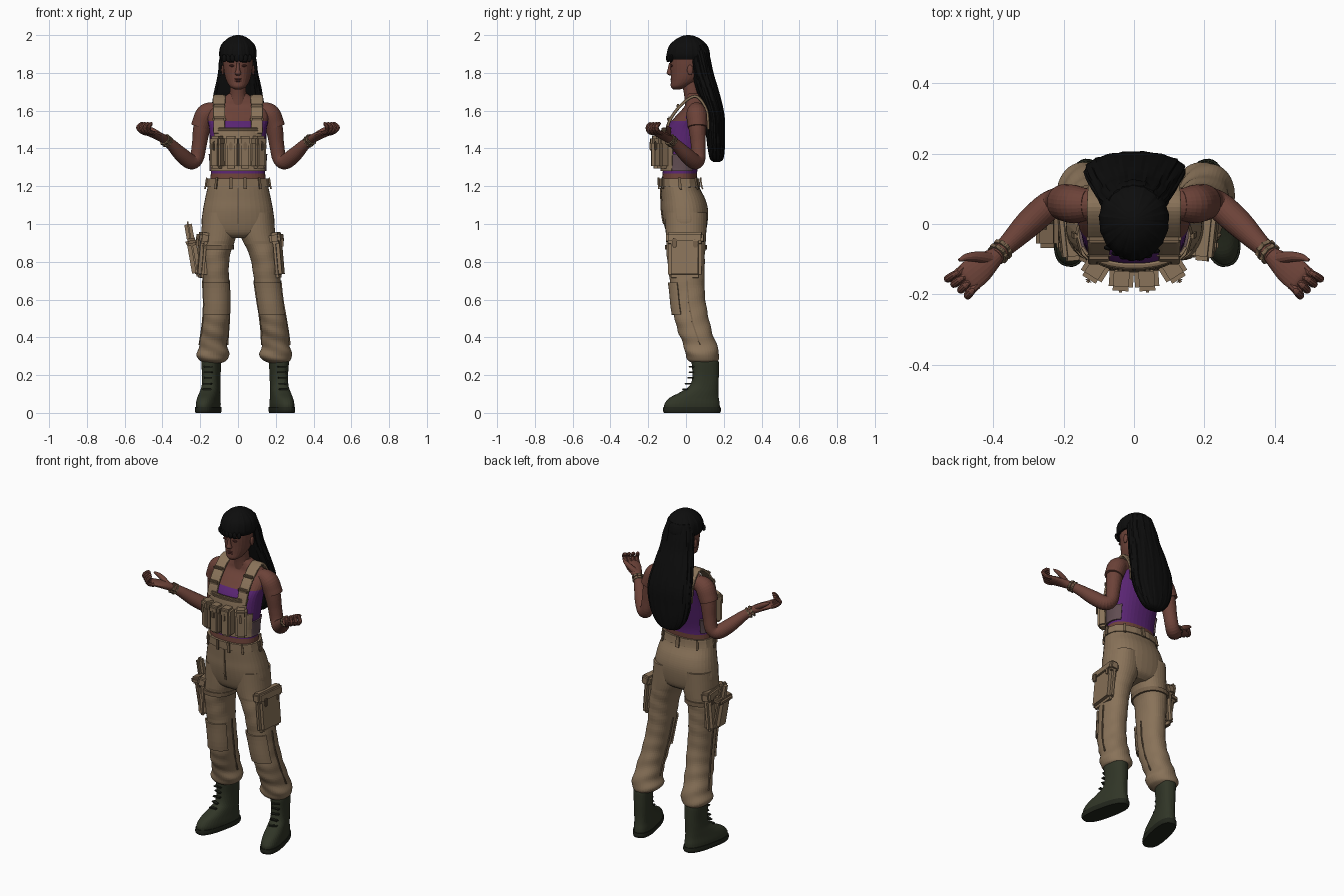
import bpy, bmesh
from math import sin, cos, radians, pi
from mathutils import Vector, Matrix

default_cube = bpy.data.objects.get("Cube")
if default_cube:
    bpy.data.objects.remove(default_cube)


def make_material(name, *rgb):
    material = bpy.data.materials.new(name)
    material.use_nodes = True
    material.diffuse_color = (*rgb, 1)
    material.node_tree.nodes["Principled BSDF"].inputs["Base Color"].default_value = (*rgb, 1)
    return material


skin = make_material("brown skin", .15, .055, .04)
lip = make_material("dark lips", .1, .03, .025)
black = make_material("black hair", .004, .004, .004)
tan = make_material("tan cloth", .25, .17, .1)
khaki = make_material("dark khaki webbing", .18, .12, .07)
purple = make_material("purple cloth", .1, .018, .17)
mauve = make_material("mauve side band", .12, .075, .085)
green = make_material("dark green leather", .03, .036, .02)
sole_green = make_material("dark sole", .015, .018, .011)
parts = []


def add_object(name, bm, *materials):
    bmesh.ops.recalc_face_normals(bm, faces=bm.faces)
    mesh = bpy.data.meshes.new(name)
    bm.to_mesh(mesh)
    bm.free()
    for material in materials:
        mesh.materials.append(material)
    obj = bpy.data.objects.new(name, mesh)
    bpy.context.collection.objects.link(obj)
    parts.append(obj)
    return obj


def outline(angle, power):
    c, s = cos(angle), sin(angle)
    squash = lambda v: (abs(v) ** (2 / power)) * (1 if v > 0 else -1)
    return squash(c), squash(s)


def refine(rings, steps):
    """Smooth curve through the rings (x, y, z, radius, radius)."""
    pts = [Vector(r) for r in rings]
    pts = [pts[0]] + pts + [pts[-1]]
    result = []
    for a, b, c, d in zip(pts, pts[1:], pts[2:], pts[3:]):
        for k in range(steps):
            t = k / steps
            result.append(b + (c - a) * (t / 2) + (a * 2 - b * 5 + c * 4 - d) * (t * t / 2)
                          + (b * 3 - a - c * 3 + d) * (t ** 3 / 2))
    return result + [pts[-1]]


def loft(name, rings, *materials, up=None, sides=28, steps=5, power=2, ripple=None, rule=None):
    """Skin over rings: level ones, or square to the path if up is given."""
    bm = bmesh.new()
    path = refine(rings, steps)
    loops = []
    for i, ring in enumerate(path):
        centre, u, v = ring.to_3d(), Vector((1, 0, 0)), Vector((0, 1, 0))
        if up:
            along = (path[min(i + 1, len(path) - 1)].to_3d() - path[max(i - 1, 0)].to_3d()).normalized()
            u = along.cross(Vector(up)).normalized()
            v = u.cross(along)
        loop = []
        for k in range(sides):
            angle = 2 * pi * k / sides
            c, s = outline(angle, power)
            swell = 1 + ripple(angle, centre.z) if ripple else 1
            loop.append(bm.verts.new(centre + (u * c * ring[3] + v * s * ring[4]) * swell))
        loops.append(loop)
    for low, high in zip(loops, loops[1:]):
        for k in range(sides):
            j = (k + 1) % sides
            bm.faces.new((low[k], low[j], high[j], high[k]))
    bm.faces.new(loops[0])
    bm.faces.new(loops[-1])
    if rule:
        for face in bm.faces:
            face.material_index = rule(face.calc_center_median())
    return add_object(name, bm, *materials)


def box(name, centre, size, material, turn=0, tilt=0, bevel=.012):
    bm = bmesh.new()
    bmesh.ops.create_cube(bm, size=1)
    bmesh.ops.scale(bm, vec=size, verts=bm.verts)
    bmesh.ops.bevel(bm, geom=bm.edges[:], offset=min(bevel, min(size) * .4), segments=2, affect='EDGES')
    spin = Matrix.Rotation(radians(turn), 4, 'Z') @ Matrix.Rotation(radians(tilt), 4, 'Y')
    bm.transform(Matrix.Translation(centre) @ spin)
    return add_object(name, bm, material)


def ball(name, centre, size, material):
    bm = bmesh.new()
    bmesh.ops.create_uvsphere(bm, u_segments=16, v_segments=10, radius=1)
    bm.transform(Matrix.Translation(centre) @ Matrix.Diagonal((*size, 1)))
    return add_object(name, bm, material)


def wrap(name, rings, start, end, bottom, top, gap, material, power=2.3):
    """Sheet of cloth that follows a lofted body between two angles and heights."""
    bm = bmesh.new()
    body = refine(rings, 8)
    grid = []
    for row in range(7):
        z = bottom + (top - bottom) * row / 6
        ring = min(body, key=lambda r: abs(r.z - z))
        line = []
        for k in range(15):
            c, s = outline(radians(start + (end - start) * k / 14), power)
            line.append(bm.verts.new((ring.x + c * (ring[3] + gap), ring.y + s * (ring[4] + gap), z)))
        grid.append(line)
    for low, high in zip(grid, grid[1:]):
        for k in range(14):
            bm.faces.new((low[k], low[k + 1], high[k + 1], high[k]))
    sheet = add_object(name, bm, material)
    thick = sheet.modifiers.new("thickness", 'SOLIDIFY')
    thick.thickness, thick.offset = .008, 0
    return sheet


# Torso with cropped top
torso = [(0, -.035, 1.15, .148, .09), (0, -.035, 1.22, .148, .093), (0, -.03, 1.3, .142, .092),
         (0, -.02, 1.4, .148, .105), (0, 0, 1.5, .152, .11), (0, .03, 1.57, .163, .085),
         (0, .05, 1.62, .15, .06), (0, .05, 1.655, .1, .05), (0, .045, 1.69, .05, .042)]
loft("torso", torso, skin, purple, power=2.3, steps=8, sides=40,
     rule=lambda p: int(1.27 < p.z < (1.545 if p.y < 0 else 1.57)))
loft("neck", [(0, .045, 1.63, .055, .05), (0, .035, 1.69, .044, .046), (0, .02, 1.78, .044, .05)], skin)

# Head and face
loft("head", [(0, -.05, 1.712, .016, .016), (0, -.034, 1.727, .042, .046), (0, -.006, 1.76, .062, .074),
              (0, .008, 1.8, .073, .089), (0, .012, 1.86, .08, .097), (0, .015, 1.92, .08, .1),
              (0, .015, 1.96, .06, .075), (0, .015, 1.982, .02, .03)], skin)
loft("nose", [(0, -.083, 1.853, .007, .006), (0, -.085, 1.82, .01, .012), (0, -.085, 1.797, .017, .017),
              (0, -.08, 1.787, .01, .008)], skin, sides=12)
for level in (1.757, 1.767):
    ball("lip", (0, -.074, level), (.021, .009, .006), lip)

# Hair: crown with fringe, long back fall and temple locks
strands = lambda a, z: .02 * cos(17 * a + 2 * sin(z * 9)) + .012 * cos(31 * a)
loft("hair_crown", [(0, .012, 1.872, .092, .109), (0, .012, 1.9, .099, .114), (0, .012, 1.945, .09, .1),
                    (0, .012, 1.978, .06, .066), (0, .012, 1.995, .03, .032), (0, .012, 2, .008, .008)],
     black, sides=72, ripple=lambda a, z: strands(a, z) * .6)
loft("long_hair", [(0, .05, 1.95, .075, .06), (0, .07, 1.87, .097, .06), (0, .085, 1.8, .104, .06),
                   (0, .115, 1.7, .125, .06), (.003, .15, 1.58, .142, .053), (.003, .156, 1.48, .137, .05),
                   (0, .16, 1.4, .112, .045), (0, .162, 1.345, .07, .035), (0, .162, 1.328, .03, .015)],
     black, sides=72, ripple=strands)
for x in (-.072, -.05, -.028, -.006, .016, .038, .06):
    ball("fringe_lock", (x, -.098 + abs(x) ** 2 * 6, 1.878), (.014, .008, .02), black)

# Bib panel, side bands, pouches
wrap("bib_lower", torso, -158, -22, 1.28, 1.42, .008, tan)
wrap("bib_upper", torso, -138, -42, 1.41, 1.51, .01, tan)
wrap("bib_top_hem", torso, -138, -42, 1.49, 1.512, .016, khaki)
for side in (-1, 1):
    middle = 90 - side * 90
    wrap("side_band", torso, middle - 38, middle + 38, 1.28, 1.37, .005, mauve)
    for x, y, turn in ((.036, -.152, 4), (.11, -.125, 32)):
        box("pouch", (side * x, y, 1.375), (.064, .064, .16), tan, turn * side)
        box("pouch_flap", (side * x, y - .004, 1.44), (.069, .068, .05), tan, turn * side)
        box("pouch_tab", (side * (x + turn * .0006), y - .036, 1.415), (.018, .012, .05), khaki, turn * side)

    # Shoulder straps with buckles
    loft("shoulder_strap", [(side * .1, -.108, 1.48, .03, .007), (side * .1, -.085, 1.55, .031, .008),
                            (side * .1, -.04, 1.615, .032, .008), (side * .1, .02, 1.667, .033, .008),
                            (side * .1, .065, 1.67, .033, .008), (side * .1, .11, 1.6, .03, .007),
                            (side * .1, .118, 1.5, .028, .006)], tan, up=(0, 0, 1), power=5)
    box("strap_buckle", (side * .1, -.09, 1.555), (.072, .022, .03), khaki)
    box("strap_adjuster", (side * .1, -.042, 1.625), (.07, .024, .018), khaki)

    # Arms, sleeves and bracelets
    arm = [(.12, .055, 1.6, .045), (.17, .055, 1.58, .05), (.193, .06, 1.5, .045), (.205, .065, 1.42, .039),
           (.219, .065, 1.35, .038), (.25, .045, 1.33, .041), (.3, 0, 1.367, .039), (.35, -.05, 1.417, .03),
           (.392, -.09, 1.452, .023)]
    loft("arm", [(side * x, y, z, r, r) for x, y, z, r in arm], skin, up=(0, 1, 0))
    loft("sleeve", [(side * x, y, z, r, r) for x, y, z, r in
                    ((.13, .055, 1.605, .044), (.168, .056, 1.582, .054), (.19, .06, 1.535, .053),
                     (.198, .061, 1.512, .052))], skin, up=(0, 1, 0))
    for reach in (0, .012):
        loft("bracelet", [(side * (.37 + reach), -.069 - reach, 1.433 + reach * .8, .031, .031),
                          (side * (.377 + reach), -.076 - reach, 1.439 + reach * .8, .031, .031)],
             khaki, up=(0, 1, 0), steps=2, ripple=lambda a, z: .08 * cos(9 * a))

    # Open hands, palms up with curled fingers
    loft("palm", [(side * x, y, z, w, h) for x, y, z, w, h in
                  ((.385, -.085, 1.447, .022, .022), (.41, -.105, 1.46, .022, .032),
                   (.44, -.128, 1.472, .018, .042), (.47, -.152, 1.482, .014, .042),
                   (.48, -.16, 1.486, .006, .032))], skin, up=(.65 * side, .75, 0), sides=20)
    for k, spread in enumerate((-.034, -.012, .01, .03)):
        curl = .8 + .15 * k
        fx, fy = .467 + spread * .65, -.148 + spread * .75
        finger = [(fx, fy, 1.48), (fx + .022, fy - .02, 1.488), (fx + .034 * curl, fy - .03, 1.51),
                  (fx + .02 * curl, fy - .018, 1.53), (fx + .01, fy - .01, 1.532)]
        loft("finger", [(side * x, y, z, r, r) for (x, y, z), r in zip(finger, (.012, .012, .011, .01, .004))],
             skin, up=(.65 * side, .75, 0), sides=10, steps=3)
    loft("thumb", [(side * x, y, z, r, r) for x, y, z, r in
                   ((.41, -.098, 1.465, .018), (.445, -.093, 1.49, .015), (.475, -.095, 1.507, .011),
                    (.497, -.103, 1.518, .004))], skin, up=(0, 0, 1), sides=12)
    ball("ear", (side * .08, .022, 1.815), (.009, .016, .027), skin)
    ball("eye", (side * .032, -.077, 1.838), (.015, .006, .006), lip)
    ball("eyebrow", (side * .034, -.08, 1.859), (.02, .005, .004), black)

# Trouser hips, waistband and belt loops
hips = [(0, -.035, 1.24, .154, .1), (0, -.03, 1.19, .162, .104), (0, -.014, 1.13, .175, .117),
        (0, -.006, 1.07, .186, .123), (0, -.002, 1, .192, .115), (0, 0, .95, .165, .1), (0, 0, .925, .1, .07)]
loft("trouser_hips", hips, tan, power=2.3, sides=40)
wrap("waistband", hips, 0, 360, 1.195, 1.24, .004, tan)
for angle in (-130, -100, -80, -50, 0, 50, 90, 130, 180):
    wrap("belt_loop", hips, angle - 2.5, angle + 2.5, 1.185, 1.245, .012, khaki)
wrap("fly_seam", hips, -91, -89, 1.0, 1.19, .001, khaki)

# Trouser legs with folds, gathered cuffs, boots
heights = (1.06, .95, .82, .66, .55, .45, .36, .31, .28, .265)
depths = (0, 0, 0, .008, .02, .042, .075, .085, .09, .092)
widths = (.088, .094, .075, .069, .068, .07, .074, .085, .075, .05)
lengths = (.11, .107, .1, .09, .09, .09, .088, .09, .08, .058)


def folds(a, z):
    amount = .012 + .035 * max(0, .6 - z) * 2
    return amount * (sin(z * 75 + 2.5 * sin(a + z * 5)) + .5 * sin(3 * a + z * 31)) if z < .9 else 0


for side, centres, foot_x in ((-1, (.098, .1, .12, .115, .113, .12, .13, .132, .132, .135), .142),
                              (1, (.098, .104, .14, .16, .176, .192, .2, .2, .205, .21), .217)):
    leg = [(side * x, y, z, w, d) for x, y, z, w, d in zip(centres, depths, heights, widths, lengths)]
    loft("trouser_leg", leg, tan, sides=40, steps=9, power=2.2, ripple=folds)
    wrap("knee_patch", leg, -150, -30, .52, .69, .006, tan, power=2.2)
    for angle in (0, 180):
        wrap("leg_seam", leg, angle - 1.5, angle + 1.5, .36, .7, .001, khaki, power=2.2)
    loft("ankle", [(side * foot_x, .1, .22, .036, .045), (side * foot_x, .1, .32, .04, .05)], skin)
    boot_parts = [
        loft("boot", [(0, -.07, .025, .054, .15), (0, -.069, .05, .055, .148), (0, -.058, .08, .052, .132),
                      (0, -.03, .11, .049, .102), (0, -.004, .145, .046, .076), (0, .004, .2, .046, .07),
                      (0, .002, .265, .05, .072), (0, .002, .275, .046, .068)], green, power=2.4, sides=36),
        loft("boot_sole", [(0, -.07, 0, .055, .15), (0, -.07, .012, .058, .156), (0, -.07, .03, .057, .154)],
             sole_green, power=2.6, sides=36, steps=2)]
    for step in range(5):
        boot_parts.append(box("boot_lace", (0, -.104 + step * .013 if step < 3 else -.07, .125 + step * .03),
                              (.05, .022, .008), sole_green, 12 * (-1) ** step))
    for part in boot_parts:
        part.matrix_world = Matrix.Translation((side * foot_x, .1, 0)) @ Matrix.Rotation(side * .22, 4, 'Z')

    # Cargo pockets
    px = side * (centres[2] + .068)
    box("cargo_pocket", (px, -.005, .82), (.05, .18, .21), tan, -6 * side, -5 * side, .018)
    box("pocket_flap", (px - side * .004, -.005, .925), (.058, .2, .06), tan, -6 * side, -8 * side)
    for y in (-.06, .05):
        box("flap_tab", (px + side * .026, y, .9), (.012, .025, .05), khaki)

# Thigh holster with handle and strap
box("holster", (-.232, -.005, .82), (.05, .1, .2), tan, 0, -10, .02)
box("holster_collar", (-.245, -.005, .905), (.064, .125, .04), khaki, 0, -10)
box("holster_handle", (-.258, .012, .96), (.04, .055, .11), tan, 0, -10, .016)
loft("thigh_strap", [(-.115, 0, .865, .093, .112), (-.115, 0, .89, .095, .112)], khaki, steps=2, power=2.2)

# Smooth shading with sharp edges kept
for obj in bpy.context.view_layer.objects:
    obj.select_set(obj in parts)
bpy.context.view_layer.objects.active = parts[0]
bpy.ops.object.shade_smooth_by_angle(angle=radians(40))
